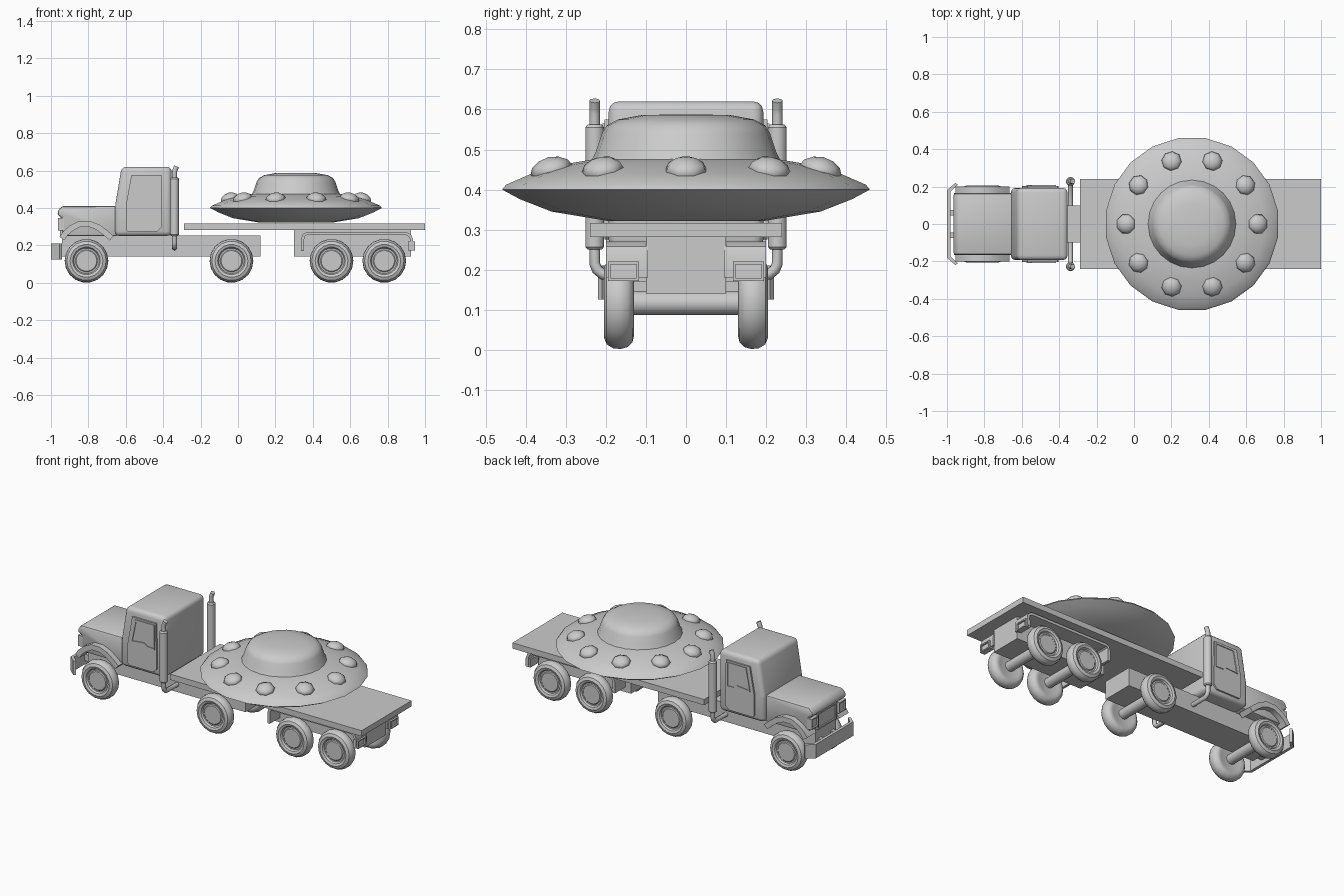
import bpy, bmesh, math
from mathutils import Matrix, Vector

if "Cube" in bpy.data.objects:
    bpy.data.objects.remove(bpy.data.objects["Cube"])


def finish(name, bm, mirror=False, angle=35):
    bmesh.ops.recalc_face_normals(bm, faces=bm.faces)
    me = bpy.data.meshes.new(name)
    bm.to_mesh(me)
    bm.free()
    ob = bpy.data.objects.new(name, me)
    bpy.context.collection.objects.link(ob)
    bpy.ops.object.select_all(action='DESELECT')
    ob.select_set(True)
    bpy.context.view_layer.objects.active = ob
    bpy.ops.object.shade_smooth_by_angle(angle=math.radians(angle))
    if mirror:
        m = ob.modifiers.new("mirror", 'MIRROR')
        m.use_axis = (False, True, False)
    return ob


def prism(name, pts, a, b, axis='y', bevel=0, seg=3, mirror=False, inset=0, depth=0):
    """Extrude an outline from a to b along axis; optionally recess the end cap at b."""
    def place(p, d):
        return {'y': (p[0], d, p[1]), 'x': (d, p[0], p[1]), 'z': (p[0], p[1], d)}[axis]
    bm = bmesh.new()
    lo = [bm.verts.new(place(p, a)) for p in pts]
    hi = [bm.verts.new(place(p, b)) for p in pts]
    n = len(pts)
    bm.faces.new(lo)
    cap = bm.faces.new(hi)
    for i in range(n):
        j = (i + 1) % n
        bm.faces.new((lo[i], lo[j], hi[j], hi[i]))
    bmesh.ops.recalc_face_normals(bm, faces=bm.faces)
    if bevel:
        bmesh.ops.bevel(bm, geom=bm.edges[:], offset=bevel, segments=seg, profile=0.5,
                        affect='EDGES', clamp_overlap=True)
    elif inset:
        bmesh.ops.inset_region(bm, faces=[cap], thickness=inset)
        normal = cap.normal.copy()
        ret = bmesh.ops.extrude_discrete_faces(bm, faces=[cap])
        new = ret['faces'][0]
        for v in new.verts:
            v.co -= normal * depth
    return finish(name, bm, mirror)


def box(name, x0, x1, y0, y1, z0, z1, **kw):
    return prism(name, [(x0, z0), (x1, z0), (x1, z1), (x0, z1)], y0, y1, **kw)


def strip(name, path, t, y0, y1, **kw):
    """Bent sheet following an x-z path, thickened inwards (down)."""
    pts = [Vector(p) for p in path]
    inner = []
    for i, p in enumerate(pts):
        d = (pts[min(i + 1, len(pts) - 1)] - pts[max(i - 1, 0)]).normalized()
        inner.append(p + Vector((d.y, -d.x)) * t)
    return prism(name, [tuple(p) for p in pts + inner[::-1]], y0, y1, **kw)


def lathe(name, profile, n, mat, mirror=False, angle=35, phase=0.0):
    bm = bmesh.new()
    rings = []
    for r, h in profile:
        rings.append([bm.verts.new(mat @ Vector((r * math.cos(a), r * math.sin(a), h)))
                      for a in [2 * math.pi * (i + phase) / n for i in range(n)]])
    for p, q in zip(rings, rings[1:]):
        for i in range(n):
            j = (i + 1) % n
            bm.faces.new((p[i], p[j], q[j], q[i]))
    bmesh.ops.remove_doubles(bm, verts=bm.verts, dist=1e-5)
    return finish(name, bm, mirror, angle)


def pipe(name, pts, r):
    cu = bpy.data.curves.new(name, 'CURVE')
    cu.dimensions = '3D'
    cu.bevel_depth, cu.bevel_resolution, cu.use_fill_caps = r, 2, True
    sp = cu.splines.new('POLY')
    sp.points.add(len(pts) - 1)
    for p, c in zip(sp.points, pts):
        p.co = (*c, 1)
    ob = bpy.data.objects.new(name, cu)
    bpy.context.collection.objects.link(ob)
    bpy.ops.object.select_all(action='DESELECT')
    ob.select_set(True)
    bpy.context.view_layer.objects.active = ob
    bpy.ops.object.convert(target='MESH')


# Frames and flat deck
box("truck_frame", -0.94, 0.12, -0.10, 0.10, 0.14, 0.253)
box("trailer_frame", 0.30, 0.925, -0.10, 0.10, 0.14, 0.282)
box("trailer_deck", -0.29, 1.0, -0.24, 0.24, 0.281, 0.316)

# Wheels with recessed hubs, and axles
tyre = [(0, 0.135), (0.07, 0.135), (0.085, 0.13), (0.10, 0.134), (0.112, 0.146),
        (0.117, 0.163), (0.115, 0.182), (0.105, 0.198), (0.088, 0.205), (0.074, 0.20),
        (0.068, 0.19), (0.06, 0.19), (0.055, 0.194), (0, 0.194)]
for i, x in enumerate((-0.81, -0.035, 0.50, 0.782)):
    m = Matrix.Translation((x, 0, 0.117)) @ Matrix.Rotation(-math.pi / 2, 4, 'X')
    lathe(f"wheel_pair_{i + 1}", tyre, 18, m, mirror=True)
    lathe(f"axle_{i + 1}", [(0, -0.14), (0.03, -0.14), (0.03, 0.14), (0, 0.14)], 16, m)

# Cab with sloped windscreen
prism("cab", [(-0.658, 0.25), (-0.658, 0.405), (-0.622, 0.62), (-0.355, 0.62), (-0.355, 0.25)],
      -0.193, 0.193, bevel=0.025)
prism("door", [(-0.60, 0.285), (-0.60, 0.41), (-0.57, 0.575), (-0.41, 0.575), (-0.405, 0.30),
               (-0.43, 0.275), (-0.59, 0.275)], 0.185, 0.203, mirror=True)
prism("door_window", [(-0.575, 0.425), (-0.548, 0.565), (-0.418, 0.565), (-0.418, 0.415),
                      (-0.47, 0.415), (-0.49, 0.43)], 0.195, 0.208,
      mirror=True, inset=0.01, depth=0.01)

# Bonnet with overhanging nose, grille and lamps
prism("bonnet", [(-0.94, 0.25), (-0.94, 0.35), (-0.965, 0.36), (-0.963, 0.385), (-0.94, 0.41),
                 (-0.64, 0.41), (-0.64, 0.25)], -0.165, 0.165, bevel=0.012, seg=2)
prism("grille", [(-0.09, 0.25), (0.09, 0.25), (0.09, 0.35), (-0.09, 0.35)], -0.93, -0.952,
      axis='x', inset=0.012, depth=0.008)
prism("headlight", [(0.10, 0.28), (0.165, 0.28), (0.165, 0.345), (0.10, 0.345)], -0.93, -0.962,
      axis='x', mirror=True, inset=0.01, depth=0.01)

# Front wheel arches
strip("front_fender", [(-0.955, 0.245), (-0.935, 0.275), (-0.90, 0.305), (-0.85, 0.33),
                       (-0.79, 0.33), (-0.74, 0.31), (-0.70, 0.28), (-0.665, 0.25)],
      0.032, 0.11, 0.20, mirror=True)

# Bumper with swept-back ends
prism("front_bumper", [(-0.955, 0.22), (-1.0, 0.18), (-1.0, -0.18), (-0.955, -0.22),
                       (-0.942, -0.21), (-0.982, -0.172), (-0.982, 0.172), (-0.942, 0.21)],
      0.125, 0.21, axis='z')
for s in (-1, 1):
    side = "left" if s < 0 else "right"
    box(f"bumper_bracket_{side}", -0.985, -0.92, s * 0.06 - 0.015, s * 0.06 + 0.015, 0.15, 0.19)
    # Exhaust stacks
    x, y = -0.34, s * 0.228
    lathe(f"exhaust_muffler_{side}", [(0, 0.25), (0.018, 0.25), (0.024, 0.257), (0.024, 0.555),
                                      (0.018, 0.563), (0, 0.563)], 14, Matrix.Translation((x, y, 0)))
    pipe(f"exhaust_tip_{side}", [(x, y, 0.55), (x, y, 0.59), (x + 0.003, y, 0.602),
                                 (x + 0.012, y, 0.622)], 0.0135)
    pipe(f"exhaust_pipe_{side}", [(x, y, 0.26), (x, y, 0.215), (x, y - s * 0.006, 0.20),
                                  (x, y - s * 0.02, 0.188), (x, s * 0.09, 0.186)], 0.0135)

# Trailer mudguards and tail lamps
strip("trailer_mudguard", [(0.338, 0.17), (0.338, 0.235), (0.345, 0.258), (0.365, 0.27),
                           (0.90, 0.27), (0.925, 0.258), (0.935, 0.235), (0.935, 0.18)],
      0.016, 0.095, 0.20, mirror=True)
prism("tail_lamp", [(0.117, 0.172), (0.195, 0.172), (0.195, 0.22), (0.117, 0.22)], 0.91, 0.945,
      axis='x', mirror=True, inset=0.01, depth=0.01)

# Flying saucer load
centre = Matrix.Translation((0.31, 0, 0))
lathe("saucer_hull", [(0, 0.321), (0.20, 0.322), (0.34, 0.345), (0.42, 0.376), (0.465, 0.40),
                      (0.455, 0.412), (0.39, 0.44), (0.31, 0.463), (0.225, 0.477), (0, 0.477)],
      20, centre, phase=0.5)
lathe("saucer_dome", [(0.24, 0.465), (0.225, 0.495), (0.21, 0.54), (0.198, 0.56), (0.17, 0.575),
                      (0.11, 0.586), (0, 0.588)], 24, centre, angle=50)
for i in range(10):
    m = (centre @ Matrix.Rotation(i * math.pi / 5, 4, 'Z')
         @ Matrix.Translation((0.353, 0, 0.449)) @ Matrix.Rotation(math.radians(14), 4, 'Y'))
    lathe(f"saucer_light_{i + 1}", [(0, -0.02), (0.045, -0.015), (0.054, 0), (0.046, 0.016),
                                    (0.026, 0.028), (0, 0.033)], 8, m, angle=60, phase=0.5)
